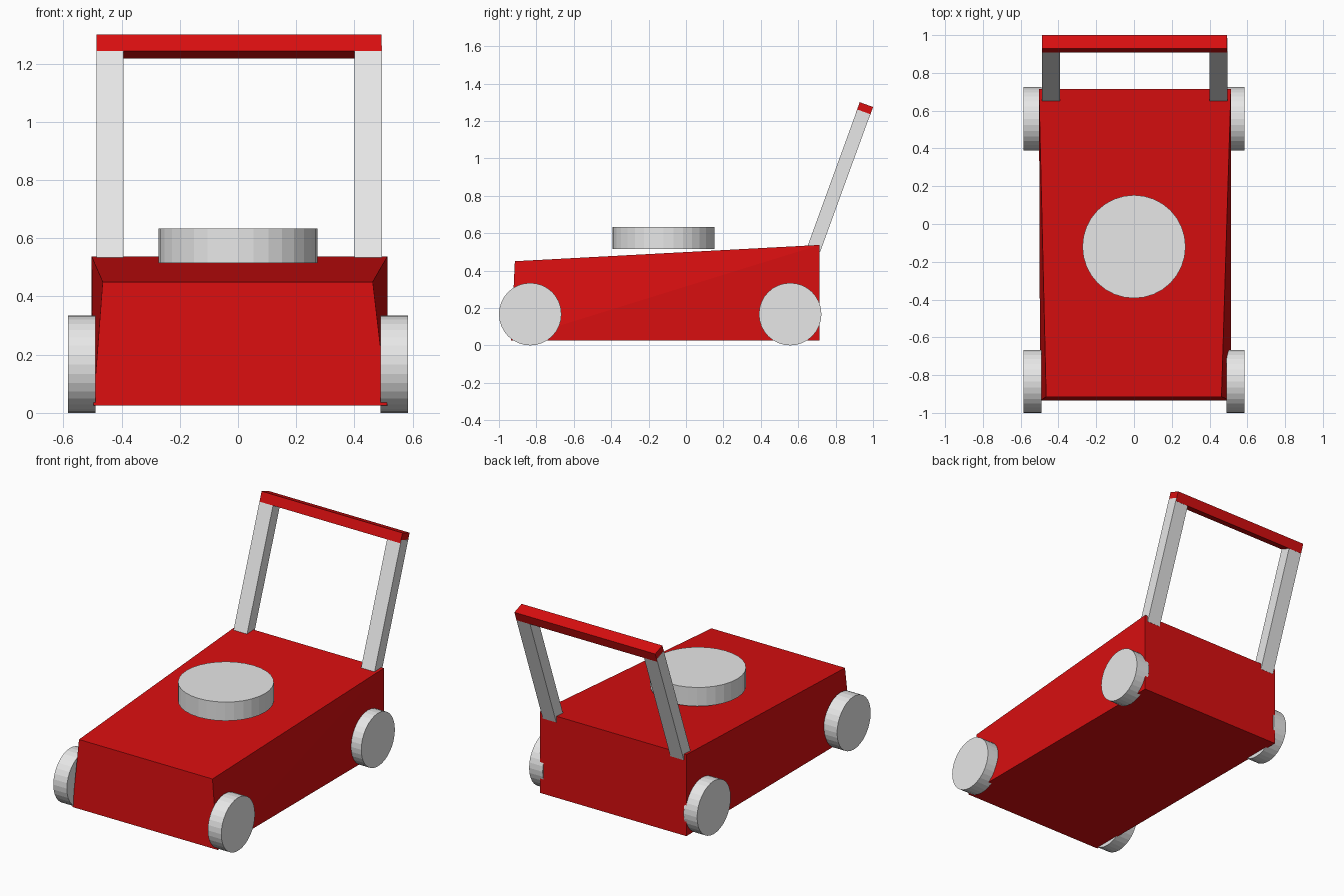
import bpy, bmesh
from math import radians, sin, cos
from mathutils import Vector

cube = bpy.data.objects.get("Cube")
if cube:
    bpy.data.objects.remove(cube, do_unlink=True)


def material(name, rgb):
    mat = bpy.data.materials.new(name)
    mat.use_nodes = True
    mat.diffuse_color = (*rgb, 1)
    mat.node_tree.nodes["Principled BSDF"].inputs["Base Color"].default_value = (*rgb, 1)
    return mat


red = material("bright_red", (0.69, 0.0045, 0.005))
grey = material("light_grey", (0.8, 0.8, 0.8))


def hull(name, points, mat):
    """Closed block made from its eight corners."""
    bm = bmesh.new()
    for p in points:
        bm.verts.new(p)
    bmesh.ops.convex_hull(bm, input=bm.verts)
    bmesh.ops.dissolve_limit(bm, angle_limit=radians(0.5), verts=bm.verts, edges=bm.edges)
    bmesh.ops.recalc_face_normals(bm, faces=bm.faces)
    mesh = bpy.data.meshes.new(name)
    bm.to_mesh(mesh)
    bm.free()
    mesh.materials.append(mat)
    obj = bpy.data.objects.new(name, mesh)
    bpy.context.collection.objects.link(obj)
    return obj


def cylinder(name, radius, depth, location, rotation=(0, 0, 0)):
    bpy.ops.mesh.primitive_cylinder_add(vertices=32, radius=radius, depth=depth,
                                        location=location, rotation=rotation)
    obj = bpy.context.object
    obj.name = name
    obj.data.materials.append(grey)


# Handle frame directions in the side plane: along the posts and across them
TILT = radians(20)
UP = Vector((0, sin(TILT), cos(TILT)))
BACK = Vector((0, cos(TILT), -sin(TILT)))
BAR_CORNER = Vector((0, 0.908, 1.243))


def tilted_block(name, x0, x1, low, high, inset, mat):
    """Block leaning with the handle, measured along UP from the bar's lower front edge."""
    points = [BAR_CORNER + Vector((x, 0, 0)) + UP * u + BACK * b
              for x in (x0, x1) for u in (low, high) for b in (inset, 0.076 - inset)]
    hull(name, points, mat)


# Wedge-shaped deck, narrower and lower at the top front
hull("mower_deck", [
    (-0.497, -0.935, 0.025), (0.513, -0.935, 0.025),
    (-0.503, 0.715, 0.025), (0.513, 0.715, 0.025),
    (-0.465, -0.915, 0.45), (0.463, -0.915, 0.45),
    (-0.503, 0.715, 0.537), (0.513, 0.715, 0.537)], red)

# Engine disc just above the deck
cylinder("engine_cover", 0.273, 0.118, (0, -0.12, 0.574))

# Wheels
for side, x in (("left", 0.537), ("right", -0.537)):
    for end, y in (("front", -0.833), ("rear", 0.557)):
        cylinder(f"{end}_{side}_wheel", 0.167, 0.094, (x, y, 0.167), (0, radians(90), 0))

# Handle posts and grip bar
tilted_block("left_handle_post", 0.4, 0.494, -0.765, 0.02, 0.001, grey)
tilted_block("right_handle_post", -0.487, -0.393, -0.765, 0.02, 0.001, grey)
tilted_block("handle_grip_bar", -0.486, 0.493, 0, 0.061, 0, red)
